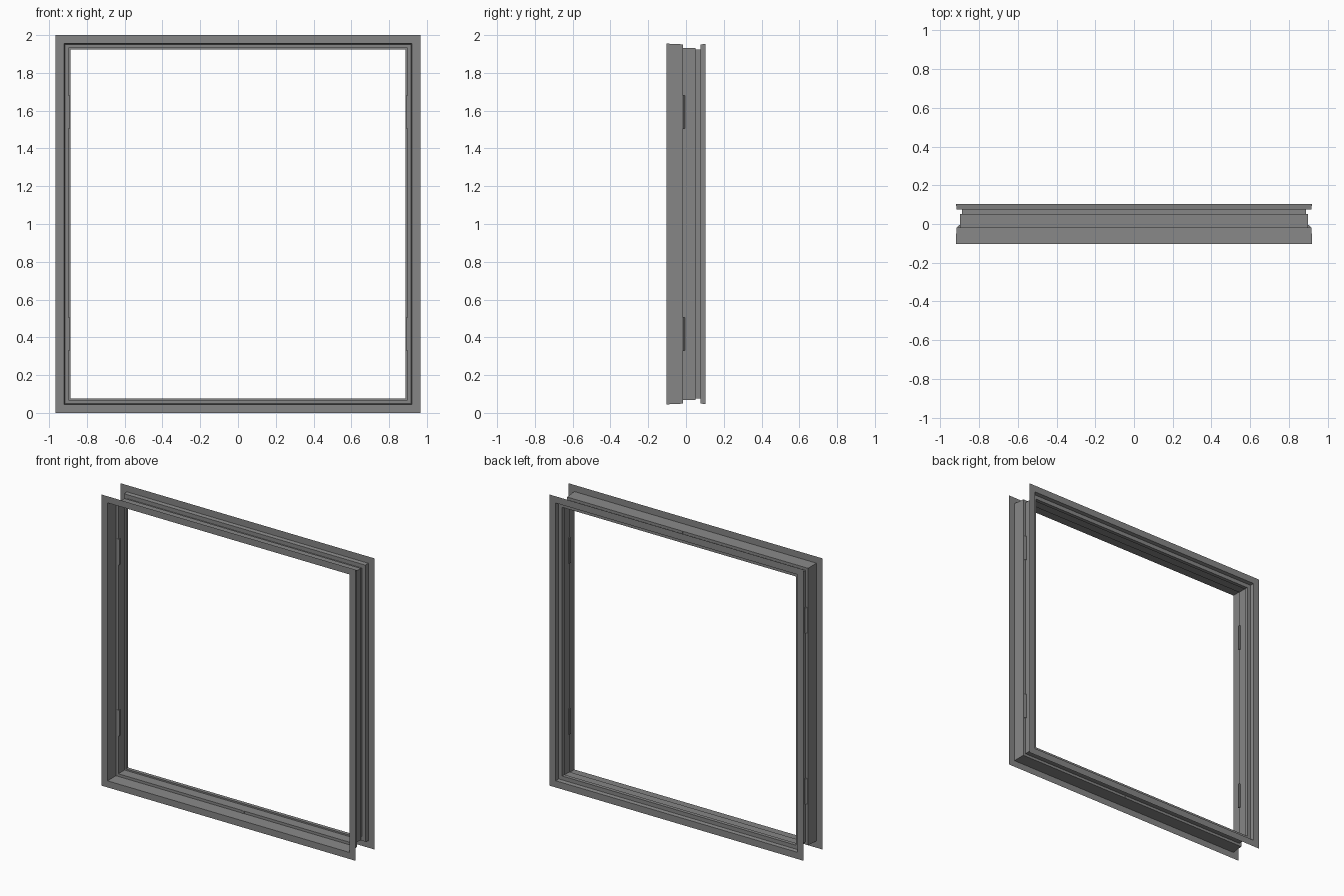
import bpy
import bmesh

cube = bpy.data.objects.get("Cube")
if cube:
    bpy.data.objects.remove(cube, do_unlink=True)

HALF_W, HEIGHT = 0.965, 2.0

# One grey metal for the whole frame
grey = bpy.data.materials.new("grey metal")
grey.use_nodes = True
grey.diffuse_color = (0.24, 0.24, 0.24, 1)
grey.node_tree.nodes["Principled BSDF"].inputs["Base Color"].default_value = (0.24, 0.24, 0.24, 1)


def finish(name, bm):
    mesh = bpy.data.meshes.new(name)
    bm.to_mesh(mesh)
    bm.free()
    mesh.materials.append(grey)
    obj = bpy.data.objects.new(name, mesh)
    bpy.context.collection.objects.link(obj)
    return obj


def sheet_frame(name, profile):
    """Sweep a sheet-metal profile of (inset, y) points round the mitred rectangle."""
    bm = bmesh.new()
    rings = []
    for d, y in profile:
        w, top = HALF_W - d, HEIGHT - d
        rings.append([bm.verts.new(p) for p in
                      ((-w, y, d), (w, y, d), (w, y, top), (-w, y, top))])
    for a, b in zip(rings, rings[1:]):
        for i in range(4):
            j = (i + 1) % 4
            bm.faces.new((a[i], a[j], b[j], b[i]))
    return finish(name, bm)


def prism(name, outline, z0, z1):
    """Extrude an (x, y) outline from z0 to z1."""
    bm = bmesh.new()
    face = bm.faces.new([bm.verts.new((x, y, z0)) for x, y in outline])
    ext = bmesh.ops.extrude_face_region(bm, geom=[face])
    verts = [v for v in ext["geom"] if isinstance(v, bmesh.types.BMVert)]
    bmesh.ops.translate(bm, verts=verts, vec=(0, 0, z1 - z0))
    bmesh.ops.recalc_face_normals(bm, faces=bm.faces)
    return finish(name, bm)


# Front flange, reveal, stepped rebates and back flange in one folded sheet
sheet_frame("window_frame", [
    (0, -0.102), (0.045, -0.102), (0.049, -0.017), (0.067, -0.017),
    (0.067, 0.051), (0.077, 0.051), (0.077, 0.076), (0.05, 0.076),
    (0.046, 0.102), (0, 0.102)])

# Hinge pockets behind the rebate, two on each jamb
for side, label in ((1, "left"), (-1, "right")):
    for z0, level in ((0.33, "lower"), (1.505, "upper")):
        prism(f"{label}_{level}_hinge",
              [(side * x, y) for x, y in
               ((0.889, -0.019), (0.912, -0.019), (0.912, -0.015),
                (0.902, -0.006), (0.889, -0.006))],
              z0, z0 + 0.175)

# Small latch plates on the sill and the head
for z0, label in ((0.05, "sill"), (1.934, "head")):
    prism(f"{label}_latch_plate",
          [(0.036, -0.021), (0.06, -0.021), (0.06, -0.016), (0.036, -0.016)],
          z0, z0 + 0.016)
